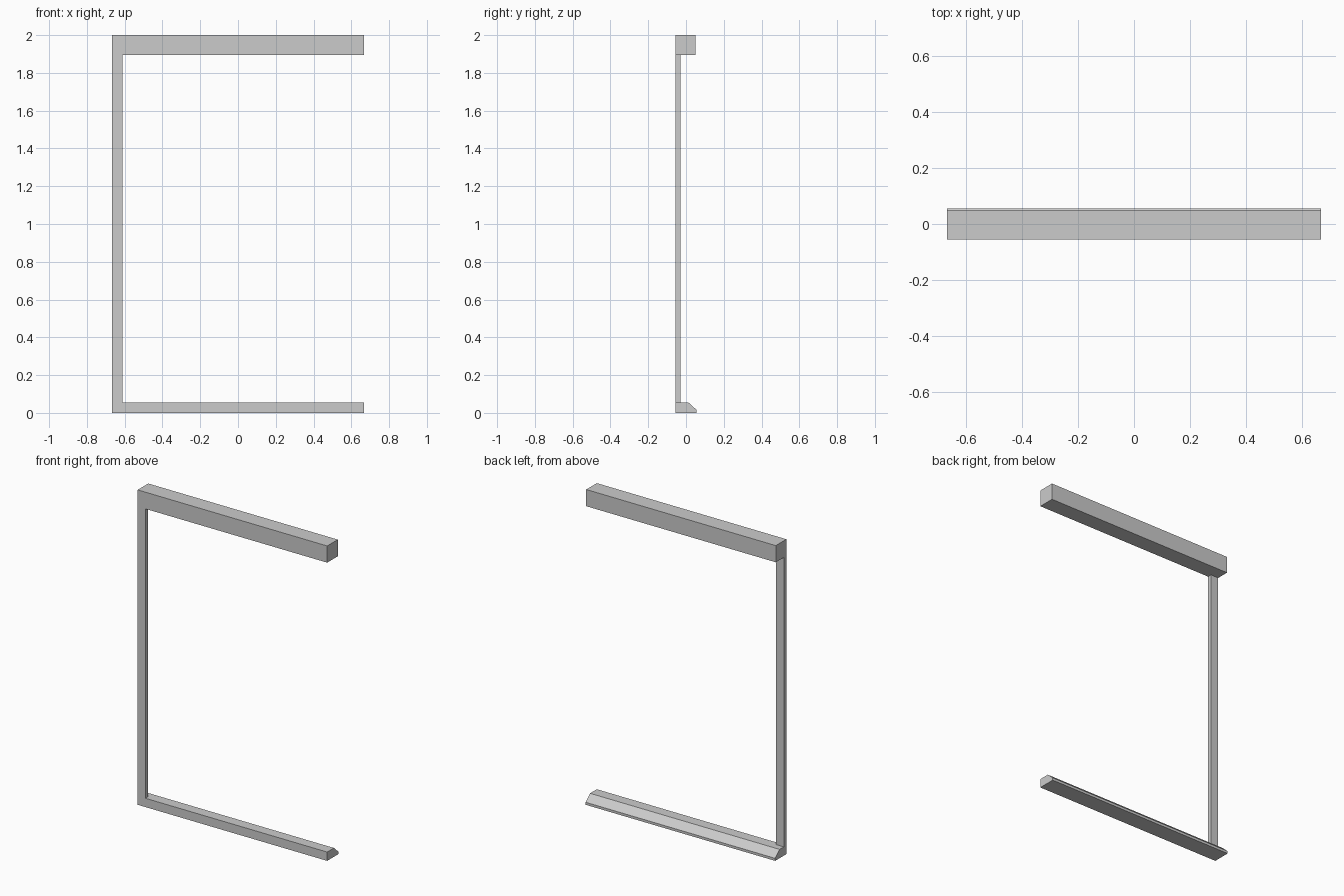
import bpy
import bmesh

if "Cube" in bpy.data.objects:
    bpy.data.objects.remove(bpy.data.objects["Cube"])

HALF_W = 0.666            # half width of the frame
FRONT, BACK = -0.056, 0.056


def extrude_profile(name, profile, x0, x1):
    """Extrude a closed (y, z) profile along x."""
    bm = bmesh.new()
    face = bm.faces.new([bm.verts.new((x0, y, z)) for y, z in profile])
    out = bmesh.ops.extrude_face_region(bm, geom=[face])
    verts = [g for g in out["geom"] if isinstance(g, bmesh.types.BMVert)]
    bmesh.ops.translate(bm, verts=verts, vec=(x1 - x0, 0, 0))
    bmesh.ops.recalc_face_normals(bm, faces=bm.faces)
    mesh = bpy.data.meshes.new(name)
    bm.to_mesh(mesh)
    bm.free()
    obj = bpy.data.objects.new(name, mesh)
    bpy.context.collection.objects.link(obj)
    return obj


def rect(y0, y1, z0, z1):
    return [(y0, z0), (y1, z0), (y1, z1), (y0, z1)]


# Square top beam
extrude_profile("top_beam", rect(FRONT, 0.05, 1.894, 2.0), -HALF_W, HALF_W)

# Bottom sill with a sloped back edge
sill = [(FRONT, 0), (BACK, 0), (BACK, 0.016), (0.012, 0.056), (FRONT, 0.056)]
extrude_profile("bottom_sill", sill, -HALF_W, HALF_W)

# Thin side post between sill and beam, flush with the front
extrude_profile("side_post", rect(FRONT, -0.03, 0.056, 1.894),
                -HALF_W, -HALF_W + 0.054)
